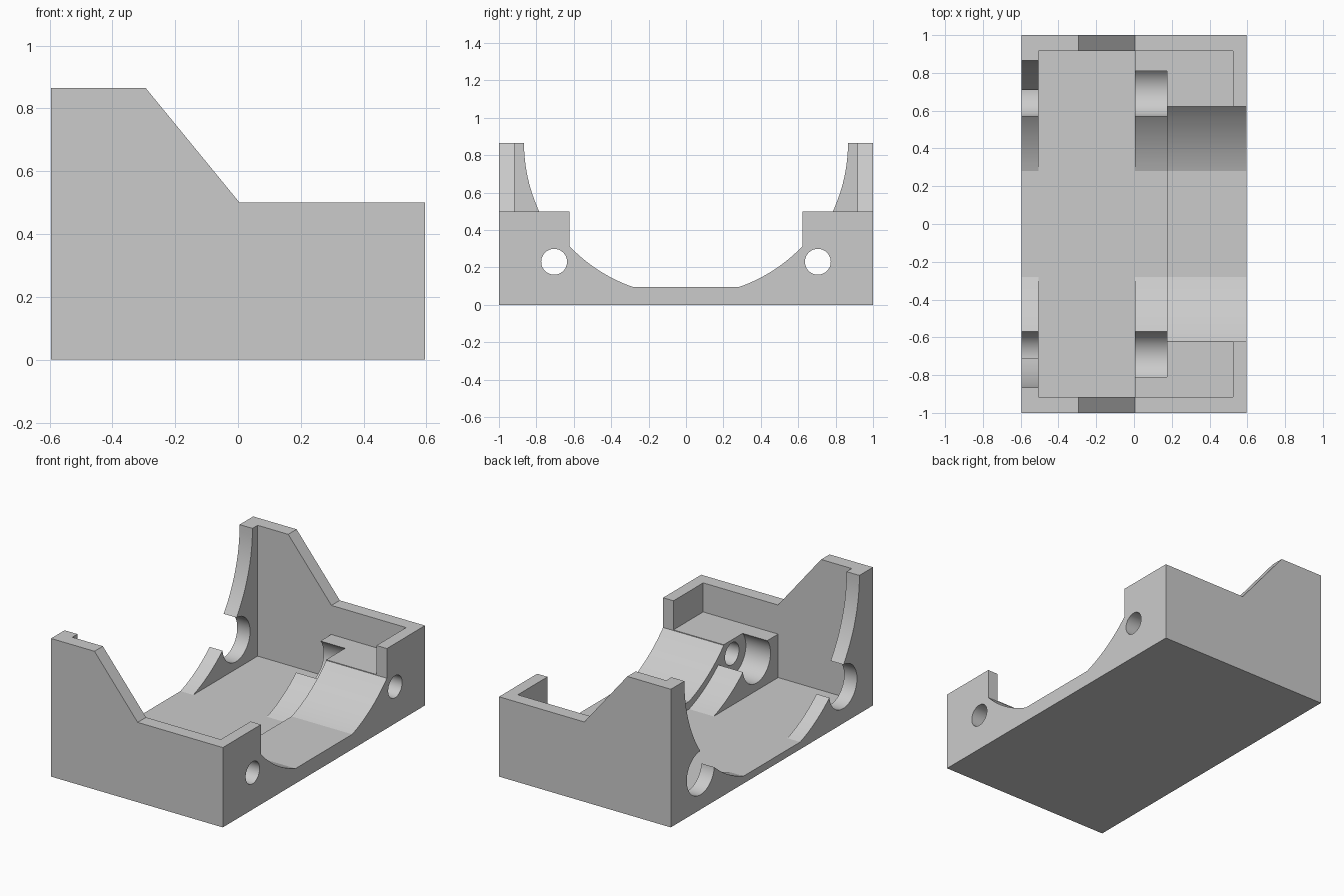
import bpy
import bmesh
import math
from mathutils import Vector

if "Cube" in bpy.data.objects:
    bpy.data.objects.remove(bpy.data.objects["Cube"])

# Main dimensions
FRONT_FLOOR, BACK_FLOOR, SHELF, RIM, TOP = 0.094, 0.046, 0.318, 0.5, 0.865
HALF_X, INNER_Y, MOUTH_Y = 0.595, 0.917, 0.623
BACK_RADIUS, STEP_X = 0.866, 0.175
BORE_Y, BORE_Z = 0.705, 0.23
ABOVE = 1.2

grey = bpy.data.materials.new("plain grey")
grey.use_nodes = True
colour = (0.6, 0.6, 0.6, 1)
grey.diffuse_color = colour
grey.node_tree.nodes["Principled BSDF"].inputs["Base Color"].default_value = colour


def prism(name, points, direction):
    """Extrude a closed outline of 3D points along a direction."""
    bm = bmesh.new()
    face = bm.faces.new([bm.verts.new(p) for p in points])
    grown = bmesh.ops.extrude_face_region(bm, geom=[face])
    moved = [v for v in grown["geom"] if isinstance(v, bmesh.types.BMVert)]
    bmesh.ops.translate(bm, verts=moved, vec=Vector(direction))
    bmesh.ops.recalc_face_normals(bm, faces=bm.faces)
    mesh = bpy.data.meshes.new(name)
    bm.to_mesh(mesh)
    bm.free()
    mesh.materials.append(grey)
    obj = bpy.data.objects.new(name, mesh)
    bpy.context.collection.objects.link(obj)
    return obj


def along_x(name, outline, x0, x1):
    return prism(name, [(x0, y, z) for y, z in outline], (x1 - x0, 0, 0))


def box(name, x0, x1, half_y, z0):
    outline = [(-half_y, z0), (half_y, z0), (half_y, ABOVE), (-half_y, ABOVE)]
    return along_x(name, outline, x0, x1)


def rod(name, y, radius, x0, x1, sides=48):
    turns = [2 * math.pi * i / sides for i in range(sides)]
    outline = [(y + radius * math.cos(a), BORE_Z + radius * math.sin(a)) for a in turns]
    return along_x(name, outline, x0, x1)


def channel(name, radius, centre_z, floor, y1, x0, x1, steps=24):
    """Flat-bottomed trough whose sides follow a circle out to y1, then rise."""
    a0, a1 = math.asin(0.28 / radius), math.asin(y1 / radius)
    angles = [a0 + (a1 - a0) * i / steps for i in range(steps + 1)]
    half = [(radius * math.sin(a), centre_z - radius * math.cos(a)) for a in angles]
    half[0] = (0.28, floor)
    half.append((y1, ABOVE))
    return along_x(name, half + [(-y, z) for y, z in reversed(half)], x0, x1)


# Body: stepped side outline, full width
side = [(-HALF_X, 0), (HALF_X, 0), (HALF_X, RIM), (0.005, RIM), (-0.294, TOP), (-HALF_X, TOP)]
body = prism("cradle_body", [(x, -1, z) for x, z in side], (0, 2, 0))

# Pocket, shelf, and the shallow front and deeper back channels
cutters = [
    box("main_pocket", -0.506, 0.004, INNER_Y, BACK_FLOOR),
    box("shelf_recess", -0.1, 0.523, INNER_Y, SHELF),
    channel("front_channel", 0.861, 0.908, FRONT_FLOOR, MOUTH_Y, -0.2, 0.8),
    channel("back_channel", BACK_RADIUS, TOP, BACK_FLOOR, BACK_RADIUS, -0.8, STEP_X),
]

# Bearing seats and screw holes on both sides
for label, sign in (("left", 1), ("right", -1)):
    cutters.append(rod(label + "_bearing_seat", sign * BORE_Y, 0.137, -0.8, STEP_X))
    cutters.append(rod(label + "_screw_hole", sign * BORE_Y, 0.069, 0.1, 0.8))

bpy.ops.object.select_all(action="DESELECT")
body.select_set(True)
bpy.context.view_layer.objects.active = body
for cutter in cutters:
    cutter.hide_render = True
    cut = body.modifiers.new(cutter.name, "BOOLEAN")
    cut.operation = "DIFFERENCE"
    cut.solver = "EXACT"
    cut.object = cutter
    bpy.ops.object.modifier_apply(modifier=cut.name)
    bpy.data.objects.remove(cutter)

bpy.ops.object.shade_smooth_by_angle(angle=math.radians(15))
